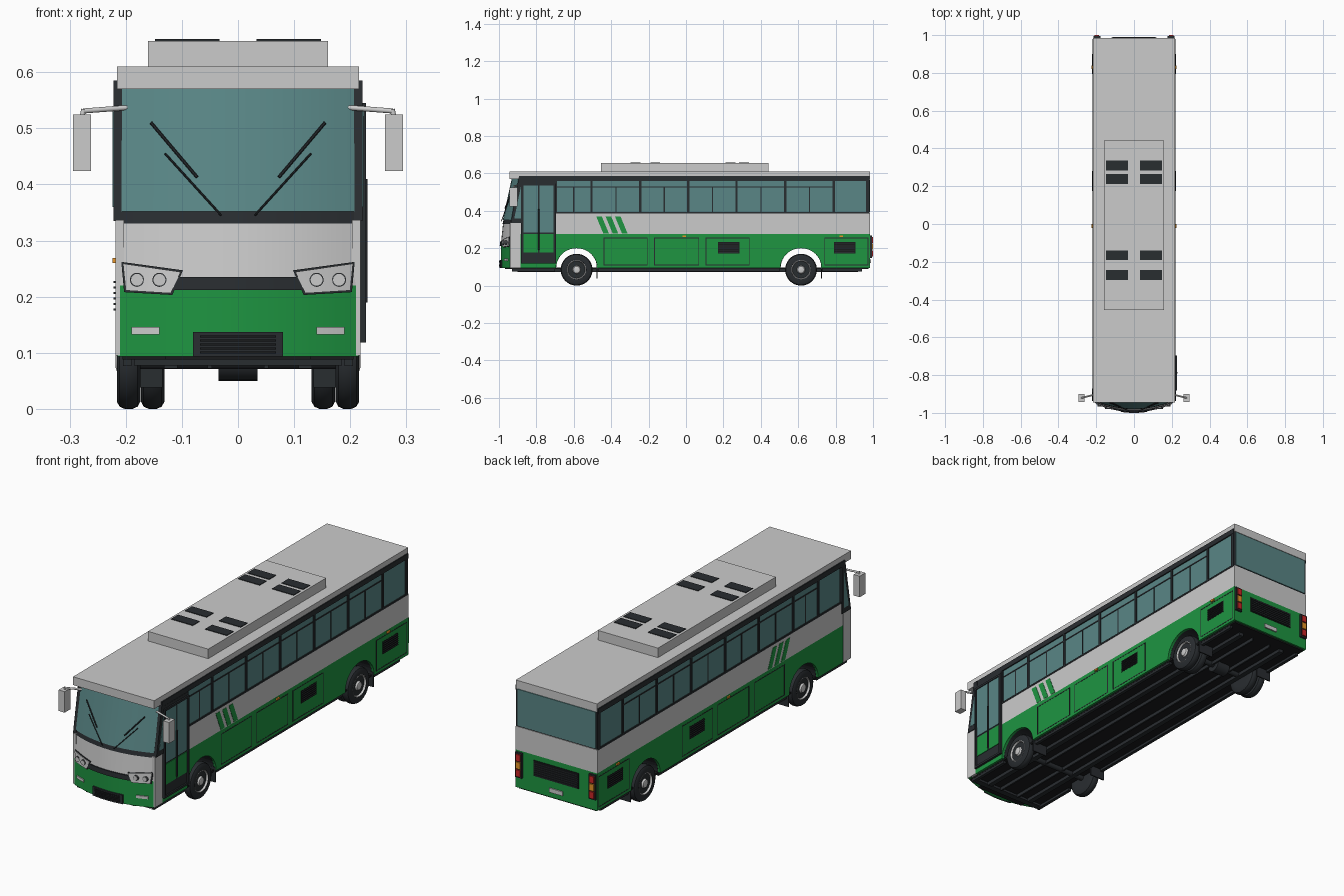
import bpy, bmesh, math
from mathutils import Vector

if "Cube" in bpy.data.objects:
    bpy.data.objects.remove(bpy.data.objects["Cube"])

COL = dict(green=(0.013, 0.3, 0.053), dark=(0.022, 0.026, 0.03), glass=(0.1, 0.24, 0.24), black=(0.01, 0.011, 0.012),
           lamp=(0.65, 0.67, 0.67), red=(0.6, 0.02, 0.02), orange=(0.8, 0.3, 0.02), slate=(0.05, 0.055, 0.06))
MATS = {}
for key, c in COL.items():
    MATS[key] = bpy.data.materials.new(key)
    MATS[key].diffuse_color = (*c, 1)


def finish(name, bm, mat=None, smooth=False):
    bmesh.ops.recalc_face_normals(bm, faces=bm.faces)
    me = bpy.data.meshes.new(name)
    bm.to_mesh(me)
    bm.free()
    ob = bpy.data.objects.new(name, me)
    bpy.context.collection.objects.link(ob)
    if mat:
        me.materials.append(MATS[mat])
    if smooth:
        bpy.ops.object.select_all(action='DESELECT')
        ob.select_set(True)
        bpy.context.view_layer.objects.active = ob
        bpy.ops.object.shade_smooth_by_angle(angle=math.radians(35))
    return ob


def box(name, x, y, z, mat=None):
    bm = bmesh.new()
    r = bmesh.ops.create_cube(bm, size=1)
    for v in r['verts']:
        v.co = [a[0] + (c + 0.5) * (a[1] - a[0]) for a, c in zip((x, y, z), v.co)]
    return finish(name, bm, mat)


def side(name, pts, x0, x1, mat=None, sides=(1, -1)):
    """Prism of a (y, z) outline between x0 and x1, on each listed side."""
    for s in sides:
        bm = bmesh.new()
        a, b = [[bm.verts.new((s * x, y, z)) for y, z in pts] for x in (x0, x1)]
        bm.faces.new(a)
        bm.faces.new(b)
        for i in range(len(pts)):
            j = (i + 1) % len(pts)
            bm.faces.new((a[i], a[j], b[j], b[i]))
        finish(name, bm, mat)


def rect(y0, y1, z0, z1):
    return [(y0, z0), (y1, z0), (y1, z1), (y0, z1)]


def frame(name, y0, y1, z0, z1, w, x0, x1, mat, sides=(1, -1)):
    for r in ((y0, y1, z0, z0 + w), (y0, y1, z1 - w, z1), (y0, y0 + w, z0 + w, z1 - w), (y1 - w, y1, z0 + w, z1 - w)):
        side(name, rect(*r), x0, x1, mat, sides)


PROFILE = [(0.09, -0.94, 0.05), (0.22, -0.94, 0.05), (0.335, -0.93, 0.048), (0.58, -0.885, 0.04)]


def fy(x, z):
    """y of the bowed front surface."""
    for (z0, e0, b0), (z1, e1, b1) in zip(PROFILE, PROFILE[1:]):
        if z <= z1 or z1 == 0.58:
            t = (z - z0) / (z1 - z0)
            return e0 + t * (e1 - e0) - (b0 + t * (b1 - b0)) * (1 - (x / 0.215) ** 2)


def patch(name, quad, o0, o1, mat=None, n=12):
    """Slab following the front; quad is bl, br, tr, tl in (x, z)."""
    bl, br, tr, tl = [Vector(p) for p in quad]
    bm = bmesh.new()
    rings = []
    for i in range(n + 1):
        p, q = bl.lerp(br, i / n), tl.lerp(tr, i / n)
        rings.append([bm.verts.new((a.x, fy(a.x, a.y) - o, a.y)) for a, o in ((p, o1), (q, o1), (q, o0), (p, o0))])
    for a, b in zip(rings, rings[1:]):
        for k in range(4):
            bm.faces.new((a[k], a[k - 1], b[k - 1], b[k]))
    bm.faces.new(rings[0])
    bm.faces.new(rings[-1])
    finish(name, bm, mat, True)


def band(name, x, z0, z1, o0, o1, mat=None):
    patch(name, [(x[0], z0), (x[1], z0), (x[1], z1), (x[0], z1)], o0, o1, mat)


def rod(name, p, q, r, mat=None, seg=12):
    p, q = Vector(p), Vector(q)
    bm = bmesh.new()
    bmesh.ops.create_cone(bm, cap_ends=True, segments=seg, radius1=r, radius2=r, depth=(q - p).length)
    rot = (q - p).to_track_quat('Z', 'Y')
    for v in bm.verts:
        v.co = rot @ v.co + (p + q) / 2
    finish(name, bm, mat, True)


def lathe(name, prof, s, y, z, mat=None, seg=40):
    """Spin an (x, radius) profile about the axle at y, z."""
    bm = bmesh.new()
    rings = [[bm.verts.new((s * x, y + r * math.cos(math.tau * i / seg), z + r * math.sin(math.tau * i / seg)))
              for i in range(seg)] for x, r in prof]
    for a, b in zip(rings, rings[1:]):
        for i in range(seg):
            j = (i + 1) % seg
            bm.faces.new((a[i], a[j], b[j], b[i]))
    bm.faces.new(rings[0])
    bm.faces.new(rings[-1])
    finish(name, bm, mat, True)


AXLES = (-0.585, 0.615)
# side walls with wheel arches, belt, corner strips
outline = [(-0.885, 0.095)]
for c in AXLES:
    outline += [(c - 0.11 * math.cos(math.pi * i / 20), 0.095 + 0.105 * math.sin(math.pi * i / 20)) for i in range(21)]
outline += [(0.98, 0.095), (0.98, 0.275), (-0.885, 0.275)]
side("lower_side_panel", outline, 0.205, 0.217, 'green')
side("side_belt", rect(-0.885, 0.98, 0.275, 0.387), 0.205, 0.217)
side("front_corner_strip", rect(-0.942, -0.885, 0.095, 0.337), 0.203, 0.218)
# full-width wheel arch liners
for c in AXLES:
    arc = [(c - r * math.cos(a), 0.095 + r * 0.97 * math.sin(a)) for r, seq in ((0.109, range(21)), (0.113, range(20, -1, -1)))
           for a in [math.pi * i / 20 for i in seq]]
    side("wheel_arch_liner", arc, -0.205, 0.205, 'dark', (1,))

# side windows: backing, panes, pillars, sliders
side("window_band", rect(-0.875, 0.98, 0.385, 0.583), 0.2, 0.212, 'dark')
frame("window_surround", -0.875, 0.98, 0.385, 0.585, 0.008, 0.205, 0.219, 'dark')
side("window_top_rail", rect(-0.875, 0.98, 0.56, 0.585), 0.205, 0.22, 'dark')
BARS = [-0.865, -0.695, -0.505, -0.245, 0.012, 0.27, 0.53, 0.79, 0.968]
for i, (a, b) in enumerate(zip(BARS, BARS[1:])):
    on = (-1,) if i == 0 else (1, -1)
    side("side_window", rect(a + 0.005, b - 0.005, 0.393, 0.56), 0.205, 0.214, 'glass', on)
    side("window_pillar", rect(b - 0.006, b + 0.006, 0.387, 0.575), 0.205, 0.219, 'dark')
    if 0 < i < 7:
        side("slider_rail", rect(a, b, 0.524, 0.53), 0.205, 0.216, 'dark')
        side("slider_bar", rect((a + b) / 2 - 0.003, (a + b) / 2 + 0.003, 0.39, 0.526), 0.205, 0.216, 'dark')
side("windscreen_pillar", [(-0.937, 0.335), (-0.87, 0.335), (-0.87, 0.585), (-0.893, 0.585)], 0.207, 0.222, 'dark')
side("quarter_glass", [(-0.918, 0.36), (-0.883, 0.36), (-0.883, 0.53)], 0.21, 0.2235, 'glass')

# side hatches, louvres, stripes, marker lamps
for a, b in ((-0.44, -0.205), (-0.17, 0.07), (0.105, 0.34), (0.74, 0.975)):
    frame("hatch_seam", a, b, 0.108, 0.257, 0.004, 0.21, 0.2178, 'dark')
for y in (0.17, 0.79):
    side("side_vent", rect(y, y + 0.115, 0.172, 0.232), 0.21, 0.218, 'black')
    for k in range(6):
        z = 0.175 + k * 0.0098
        side("vent_slat", rect(y + 0.004, y + 0.111, z, z + 0.004), 0.21, 0.222, 'dark')
for k in range(3):
    y = -0.48 + k * 0.05
    side("side_stripe", [(y, 0.37), (y + 0.03, 0.37), (y + 0.068, 0.278), (y + 0.038, 0.278)], 0.21, 0.2185, 'green')
for y in (-0.01, 0.83):
    side("marker_lamp", rect(y - 0.01, y + 0.01, 0.26, 0.269), 0.21, 0.224, 'orange')

# entry door on the right side
R = (1,)
side("door_panel", rect(-0.88, -0.697, 0.12, 0.56), 0.2, 0.221, 'dark', R)
for a, b in ((-0.868, -0.792), (-0.782, -0.708)):
    side("door_glass", rect(a, b, 0.285, 0.535), 0.21, 0.224, 'glass', R)
    side("door_lower_panel", rect(a, b, 0.178, 0.277), 0.21, 0.224, 'green', R)
frame("door_frame", -0.882, -0.696, 0.118, 0.545, 0.01, 0.21, 0.228, 'dark', R)
rod("door_handle", (0.227, -0.787, 0.19), (0.227, -0.787, 0.41), 0.004, 'dark')

# roof and air conditioning unit
box("roof", (-0.216, 0.216), (-0.945, 0.985), (0.57, 0.61))
box("roof_unit", (-0.16, 0.16), (-0.455, 0.442), (0.605, 0.656))
for s in (1, -1):
    for y in (0.31, 0.238, -0.165, -0.27):
        box("roof_vent", sorted((s * 0.033, s * 0.148)), (y - 0.026, y + 0.026), (0.65, 0.659), 'dark')

# bowed front
W = (-0.215, 0.215)
band("front_lower_panel", W, 0.093, 0.22, -0.02, 0, 'green')
band("front_upper_panel", W, 0.22, 0.335, -0.02, 0)
band("windscreen_frame", (-0.218, 0.218), 0.33, 0.578, -0.02, 0.002, 'dark')
band("windscreen", (-0.208, 0.208), 0.352, 0.572, 0, 0.005, 'glass')
band("front_trim_bar", (-0.115, 0.115), 0.212, 0.235, -0.005, 0.006, 'dark')
band("front_grille", (-0.08, 0.08), 0.093, 0.137, -0.005, 0.007, 'dark')
for k in range(5):
    band("grille_slat", (-0.068, 0.068), 0.099 + k * 0.007, 0.1025 + k * 0.007, 0, 0.01, 'black')
for s in (1, -1):
    def m(*pts):
        return [(s * x, z) for x, z in pts]
    patch("headlight_rim", m((0.117, 0.203), (0.203, 0.208), (0.208, 0.262), (0.098, 0.247)), -0.005, 0.004, 'dark')
    patch("headlight", m((0.12, 0.206), (0.2, 0.211), (0.205, 0.259), (0.102, 0.244)), 0, 0.007, 'lamp')
    for x in (0.14, 0.18):
        y = fy(x, 0.23)
        rod("headlight_ring", (s * x, y, 0.23), (s * x, y - 0.011, 0.23), 0.0125, 'slate', 24)
        rod("headlight_bulb", (s * x, y, 0.23), (s * x, y - 0.0125, 0.23), 0.0105, 'lamp', 24)
    patch("fog_lamp", m((0.14, 0.133), (0.19, 0.133), (0.19, 0.146), (0.14, 0.146)), -0.004, 0.005, 'lamp')
    # wipers and mirrors
    def on(x, z, o=0.012):
        return (s * x, fy(x, z) - o, z)
    rod("wiper_arm", on(0.03, 0.345), on(0.13, 0.455), 0.002, 'dark', 8)
    rod("wiper_blade", on(0.073, 0.413), on(0.155, 0.51), 0.003, 'dark', 8)
    rod("mirror_arm", (s * 0.196, -0.9, 0.537), (s * 0.275, -0.92, 0.531), 0.0045)
    rod("mirror_hanger", (s * 0.275, -0.92, 0.534), (s * 0.279, -0.92, 0.515), 0.0045)
    box("mirror_head", sorted((s * 0.262, s * 0.294)), (-0.943, -0.9), (0.424, 0.525))

# rear
box("rear_lower_panel", (-0.217, 0.217), (0.965, 0.984), (0.095, 0.275), 'green')
box("rear_belt", (-0.217, 0.217), (0.965, 0.984), (0.275, 0.388))
box("rear_window_frame", (-0.217, 0.217), (0.965, 0.981), (0.388, 0.575), 'dark')
box("rear_window", (-0.207, 0.207), (0.97, 0.985), (0.393, 0.568), 'glass')
box("rear_grille", (-0.12, 0.12), (0.97, 0.987), (0.175, 0.25), 'black')
for k in range(7):
    box("rear_grille_slat", (-0.113, 0.113), (0.98, 0.991), (0.18 + k * 0.0098, 0.184 + k * 0.0098), 'dark')
box("rear_plate", (-0.035, 0.035), (0.98, 0.99), (0.12, 0.14), 'lamp')
for s in (1, -1):
    box("tail_lamp_housing", sorted((s * 0.178, s * 0.214)), (0.98, 0.994), (0.148, 0.268), 'dark')
    for k, c in enumerate(('red', 'orange', 'red')):
        z = 0.155 + k * 0.037
        box("tail_lamp", sorted((s * 0.184, s * 0.208)), (0.985, 1.0), (z, z + 0.032), c)

# floor and chassis
box("floor", (-0.206, 0.206), (-0.94, 0.975), (0.088, 0.097), 'black')
box("front_floor", (-0.13, 0.13), (-0.968, -0.93), (0.088, 0.097), 'black')
box("front_crossmember", (-0.185, 0.185), (-0.93, -0.9), (0.077, 0.09), 'dark')
for s in (1, -1):
    for x, w in ((0.12, 0.012), (0.05, 0.004)):
        box("chassis_rail", sorted((s * x - w, s * x + w)), (-0.9, 0.92), (0.072, 0.09), 'dark')
    for a, b in ((-0.93, -0.7), (-0.47, 0.5), (0.73, 0.94)):
        box("side_skirt", sorted((s * 0.19, s * 0.205)), (a, b), (0.076, 0.097), 'dark')

# wheels: single at front, doubled at rear
TYRE = [(0.0, 0.052), (0.0, 0.072), (0.005, 0.081), (0.014, 0.085), (0.028, 0.085), (0.037, 0.081), (0.042, 0.072),
        (0.042, 0.052), (0.034, 0.05)]
RIM = [(0.01, 0.052), (0.04, 0.053), (0.042, 0.049), (0.032, 0.045), (0.028, 0.03), (0.034, 0.022), (0.042, 0.018), (0.044, 0.012)]
for y in AXLES:
    rod("axle", (-0.18, y, 0.085), (0.18, y, 0.085), 0.014, 'dark', 16)
    for s in (1, -1):
        for x in ((0.174,) if y < 0 else (0.174, 0.131)):
            lathe("tyre", [(x + a, r) for a, r in TYRE], s, y, 0.085, 'dark')
        lathe("wheel_rim", [(0.174 + a, r) for a, r in RIM], s, y, 0.085)
        for k in range(8):
            t = math.tau * k / 8
            p = (y + 0.037 * math.cos(t), 0.085 + 0.037 * math.sin(t))
            rod("rim_hole", (s * 0.195, *p), (s * 0.206, *p), 0.005, 'dark', 10)
        box("mud_flap", sorted((s * 0.135, s * 0.214)), (y + 0.107, y + 0.113), (0.038, 0.11), 'dark')
if y > 0:
    rod("differential", (-0.035, y, 0.085), (0.035, y, 0.085), 0.035, 'dark', 20)

for m in bpy.data.materials:
    if m.users and not m.is_grease_pencil:
        m.use_nodes = True
        m.node_tree.nodes["Principled BSDF"].inputs["Base Color"].default_value = m.diffuse_color
